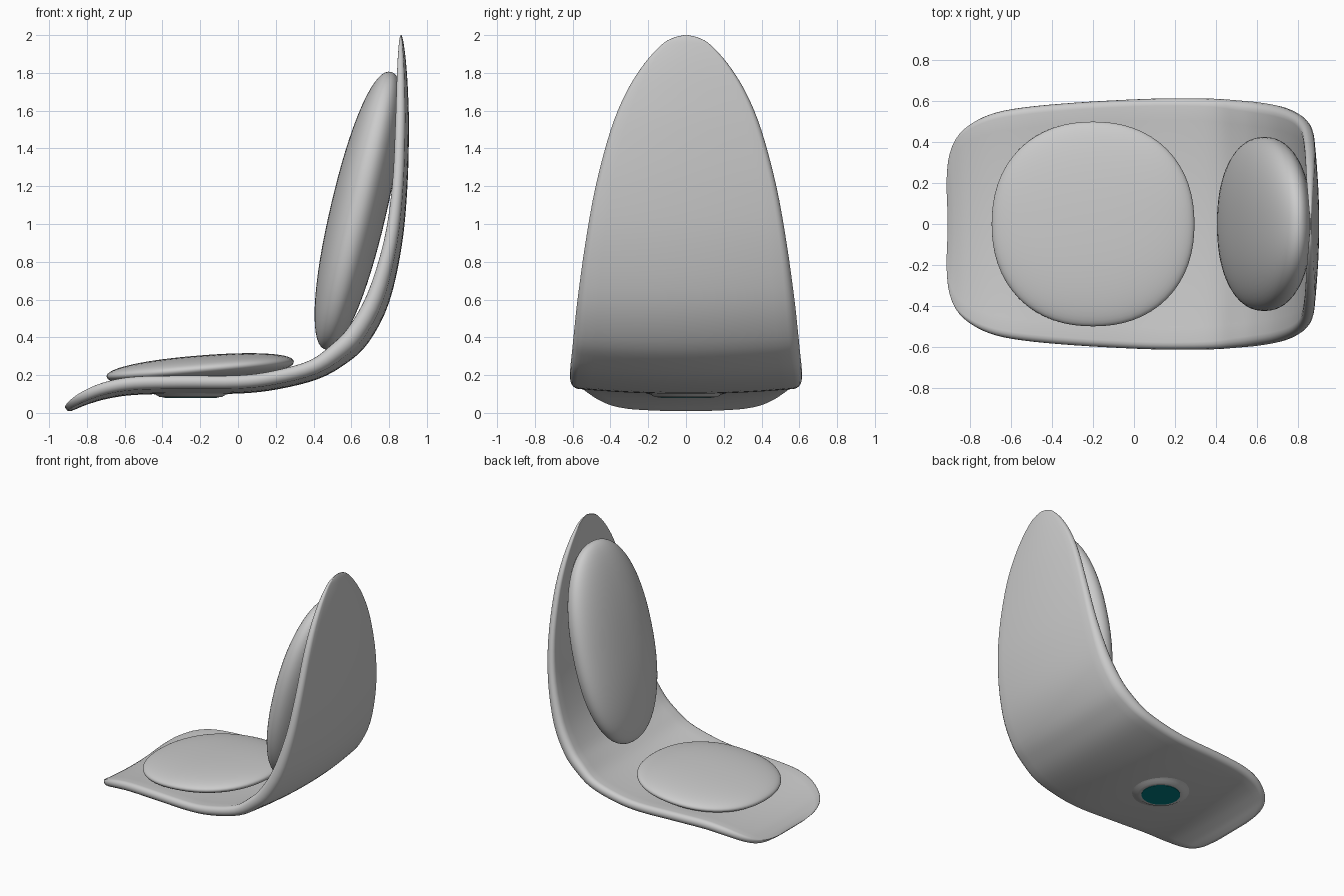
import bpy, bmesh, math
from mathutils import Vector, Matrix

if "Cube" in bpy.data.objects:
    bpy.data.objects.remove(bpy.data.objects["Cube"])


def make(name, bm):
    bmesh.ops.recalc_face_normals(bm, faces=bm.faces[:])
    me = bpy.data.meshes.new(name)
    bm.to_mesh(me)
    bm.free()
    ob = bpy.data.objects.new(name, me)
    bpy.context.collection.objects.link(ob)
    bpy.ops.object.select_all(action='DESELECT')
    ob.select_set(True)
    bpy.context.view_layer.objects.active = ob
    bpy.ops.object.shade_smooth_by_angle(angle=math.radians(40))
    return ob


def loft(bm, rings):
    vs = [[bm.verts.new(p) for p in r] for r in rings]
    n = len(vs[0])
    for a, b in zip(vs, vs[1:]):
        for i in range(n):
            j = (i + 1) % n
            bm.faces.new((a[i], a[j], b[j], b[i]))
    bm.faces.new(vs[0])
    bm.faces.new(vs[-1])


def spline(pts, steps):
    p = [Vector(q) for q in pts]
    p = [p[0] * 2 - p[1]] + p + [p[-1] * 2 - p[-2]]
    out = []
    for i in range(1, len(p) - 2):
        a, b, c, d = p[i - 1:i + 3]
        for k in range(steps):
            t = k / steps
            out.append(0.5 * (2 * b + (c - a) * t + (2 * a - 5 * b + 4 * c - d) * t * t
                              + (3 * b - a - 3 * c + d) * t ** 3))
    return out + [p[-2]]


def pad(name, centre, radii, tilt, power):
    # rounded cushion: sphere pushed out toward a superellipsoid, scaled and tilted
    bm = bmesh.new()
    bmesh.ops.create_uvsphere(bm, u_segments=64, v_segments=32, radius=1)
    for v in bm.verts:
        v.co /= sum(abs(c) ** power for c in v.co) ** (1 / power)
        v.co = Vector(c * r for c, r in zip(v.co, radii))
    bm.transform(Matrix.Translation(centre) @ Matrix.Rotation(math.radians(tilt), 4, 'Y'))
    return make(name, bm)


# shell: x, z, half depth, half width along the side profile, front lip to top
stations = [
    (-.908, .018, .012, .17), (-.898, .027, .022, .3), (-.87, .047, .03, .4),
    (-.81, .08, .038, .475), (-.7, .12, .046, .535), (-.55, .145, .05, .568),
    (-.3, .151, .05, .592), (0, .152, .05, .609), (.2, .176, .052, .614),
    (.4, .23, .056, .612), (.53, .312, .066, .603), (.635, .415, .07, .593),
    (.74, .61, .065, .572), (.818, .9, .051, .532), (.855, 1.2, .042, .478),
    (.867, 1.5, .038, .398), (.868, 1.7, .032, .315), (.866, 1.85, .024, .22),
    (.864, 1.95, .014, .128), (.863, 1.985, .008, .07), (.863, 2.0, .003, .012)]
path = spline(stations, 4)
rings = []
for i, (x, z, t, w) in enumerate(path):
    a, b = path[max(i - 1, 0)], path[min(i + 1, len(path) - 1)]
    tx, tz = b[0] - a[0], b[1] - a[1]
    l = math.hypot(tx, tz)
    nx, nz = -tz / l, tx / l
    ts = .7 * t
    r = min(ts, w * .5)
    f = w - r
    row = [f * (k / 8 - 1) for k in range(17)]
    arc = [math.pi / 2 - math.pi * k / 8 for k in range(1, 8)]
    sec = [(y, ts) for y in row]
    sec += [(f + r * math.cos(q), ts * math.sin(q)) for q in arc]
    sec += [(-y, -ts) for y in row]
    sec += [(-f - r * math.cos(q), -ts * math.sin(q)) for q in arc]
    ring = []
    for y, o in sec:
        o += t * (.6 * (y / w) ** 2 - .3)  # shallow dish across the width
        ring.append((x + nx * o, y, z + nz * o))
    rings.append(ring)
bm = bmesh.new()
loft(bm, rings)
make("seat_shell", bm)

# cushions
pad("seat_cushion", (-.2, 0, .232), (.497, .5, .072), -4.6, 2.2)
pad("back_cushion", (.637, 0, 1.07), (.148, .425, .755), 13.2, 2.2)


def turned(name, profile, x):
    bm = bmesh.new()
    loft(bm, [[(x + r * math.cos(k * math.tau / 48), r * math.sin(k * math.tau / 48), z)
               for k in range(48)] for r, z in profile])
    return make(name, bm)


# underside mount with coloured disc
turned("mount_boss", [(.23, .125), (.225, .108), (.185, .096), (.165, .084), (.14, .082)], -.25)
disc = turned("mount_disc", [(.138, .09), (.138, .079)], -.25)
mat = bpy.data.materials.new("teal")
mat.diffuse_color = (0.0, 0.2, 0.22, 1)
mat.use_nodes = True
mat.node_tree.nodes["Principled BSDF"].inputs["Base Color"].default_value = mat.diffuse_color
disc.data.materials.append(mat)
